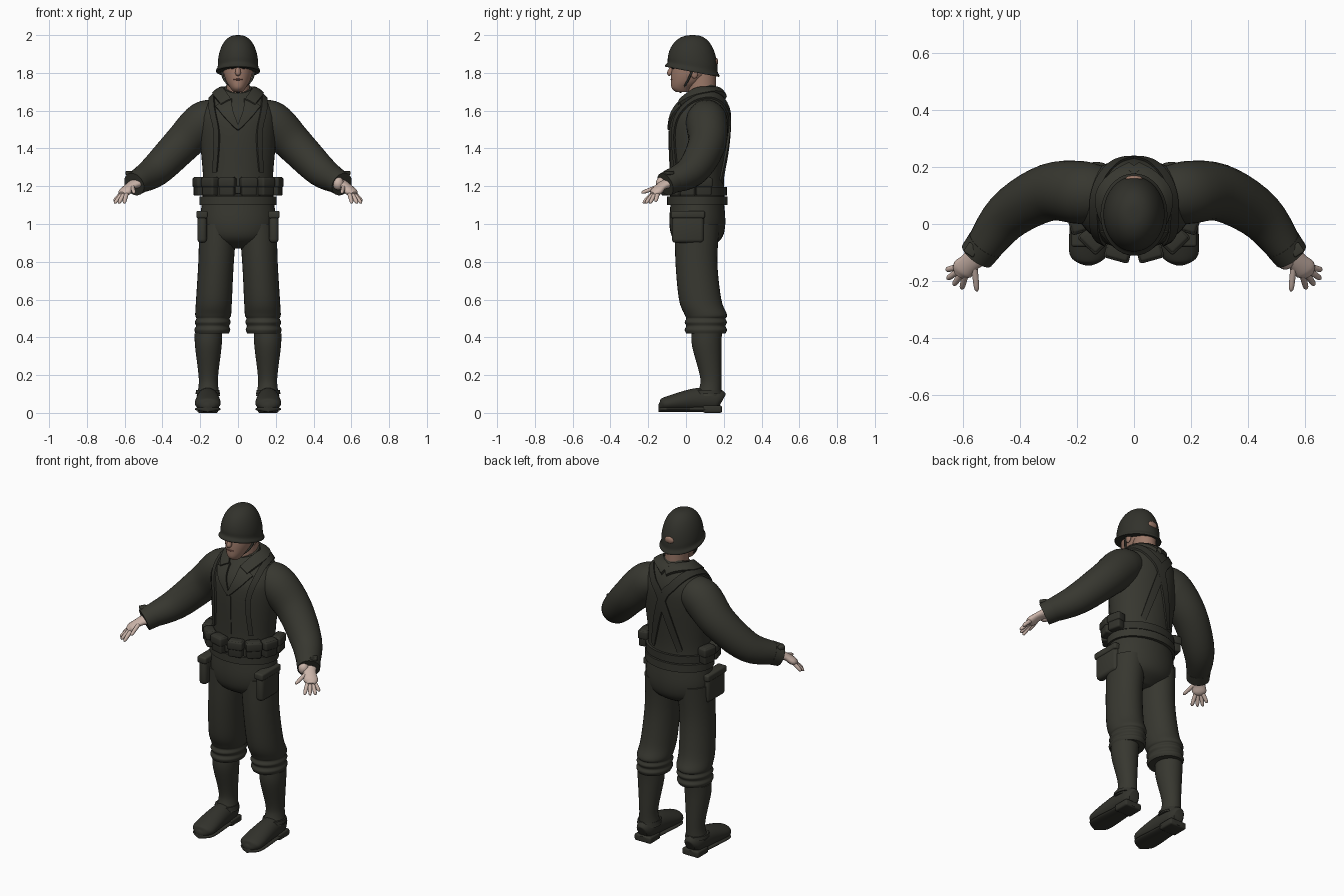
import bpy, bmesh
from math import sin, cos, tau, pi, radians
from mathutils import Vector, Matrix
from mathutils.bvhtree import BVHTree

cube = bpy.data.objects.get("Cube")
if cube:
    bpy.data.objects.remove(cube, do_unlink=True)


def material(name, *rgb):
    m = bpy.data.materials.new(name)
    m.use_nodes = True
    m.diffuse_color = (*rgb, 1)
    shader = next(n for n in m.node_tree.nodes if n.type == 'BSDF_PRINCIPLED')
    shader.inputs["Base Color"].default_value = (*rgb, 1)
    shader.inputs["Roughness"].default_value = 0.9
    return m


CLOTH = material("olive cloth", .038, .038, .029)
GEAR = material("dark olive gear", .032, .032, .025)
FACE = material("tanned skin", .33, .19, .14)
HAND = material("pale skin", .6, .46, .4)
LIP = material("lip brown", .2, .09, .07)
DARK = material("dark brown", .03, .02, .02)
RIGHTWARD, UPWARD = Vector((1, 0, 0)), Vector((0, 0, 1))
SIDES = {"left": 1, "right": -1}


def finish(name, bm, mat, angle=45):
    bmesh.ops.recalc_face_normals(bm, faces=bm.faces)
    mesh = bpy.data.meshes.new(name)
    bm.to_mesh(mesh)
    bm.free()
    mesh.materials.append(mat)
    mesh.shade_smooth()
    mesh.set_sharp_from_angle(angle=radians(angle))
    ob = bpy.data.objects.new(name, mesh)
    bpy.context.collection.objects.link(ob)
    return ob


def interpolate(rows, steps):
    """Smooth spline through rows of numbers."""
    rows = [Vector(row) for row in rows]
    padded = [rows[0], *rows, rows[-1]]
    result = []
    for before, start, end, after in zip(padded, padded[1:], padded[2:], padded[3:]):
        pull, push = (end - before) / 2, (after - start) / 2
        for step in range(steps):
            t = step / steps
            ease = t * t * (3 - 2 * t)
            result.append(start.lerp(end, ease) + pull * (t * (1 - t) ** 2) - push * (t * t * (1 - t)))
    return result + [rows[-1]]


def heading(rows, i):
    ahead, behind = rows[min(i + 1, len(rows) - 1)], rows[max(i - 1, 0)]
    return (Vector(ahead[:3]) - Vector(behind[:3])).normalized()


def bridge(name, rings, mat, angle=45):
    bm = bmesh.new()
    loops = [[bm.verts.new(point) for point in ring] for ring in rings]
    for lower, upper in zip(loops, loops[1:]):
        for i in range(len(lower)):
            bm.faces.new((lower[i - 1], lower[i], upper[i], upper[i - 1]))
    bm.faces.new(loops[0])
    bm.faces.new(loops[-1])
    return finish(name, bm, mat, angle)


def loft(name, rows, mat, side=1, along=None, steps=5, sides=32, angle=45):
    """Ellipses (x, y, z, radius, radius): level, or square to the path if along is given."""
    rows = interpolate([(side * row[0], *row[1:]) for row in rows], steps)
    rings = []
    for i, row in enumerate(rows):
        centre, u, v = Vector(row[:3]), RIGHTWARD, Vector((0, 1, 0))
        if along:
            forward = heading(rows, i)
            u = (along - forward * along.dot(forward)).normalized()
            v = forward.cross(u)
        turns = [tau * k / sides for k in range(sides)]
        rings.append([centre + u * cos(turn) * row[3] + v * sin(turn) * row[4] for turn in turns])
    return bridge(name, rings, mat, angle)


def column(name, rows, mat, deep, x=0, lean=0, **options):
    """Upright form from (z, y, radius); deep is depth over width."""
    return loft(name, [(x - lean * z, y, z, r, r * deep) for z, y, r in rows], mat, **options)


def tube(name, rows, mat, flat=1, along=UPWARD, **options):
    """Limb from (x, y, z, radius); flat is width over height."""
    return loft(name, [(*row, row[3] * flat) for row in rows], mat, along=along, **options)


def box(name, place, size, mat, turn=0, bevel=.01):
    bm = bmesh.new()
    bmesh.ops.create_cube(bm, size=1, matrix=Matrix.Diagonal((*size, 1)))
    bmesh.ops.bevel(bm, geom=bm.edges[:], offset=bevel, segments=3, profile=.5, affect='EDGES')
    bm.transform(Matrix.Translation(place) @ Matrix.Rotation(turn, 4, 'Z'))
    return finish(name, bm, mat)


def ball(name, place, size, mat):
    bm = bmesh.new()
    bmesh.ops.create_uvsphere(bm, u_segments=16, v_segments=10, radius=1)
    bm.transform(Matrix.Translation(place) @ Matrix.Diagonal((*size, 1)))
    return finish(name, bm, mat, 60)


# Jacket body and sleeves
jacket = [column("jacket_body", [(1.1, .06, .19), (1.25, .06, .185), (1.5, .07, .205), (1.6, .08, .19),
                                 (1.68, .1, .13), (1.71, .1, .09)], CLOTH, deep=.77, sides=40)]
for label, side in SIDES.items():
    jacket.append(tube(label + "_sleeve", [(.1, .11, 1.56, .09), (.18, .11, 1.54, .11), (.3, .11, 1.42, .1),
                                           (.44, .03, 1.28, .085), (.54, -.1, 1.22, .06)], CLOTH, side=side))
    tube(label + "_cuff", [(.52, -.07, 1.23, .067), (.55, -.11, 1.21, .063)], CLOTH, side=side, steps=1)
    box(label + "_cuff_tab", (side * .57, -.09, 1.27), (.04, .04, .02), CLOTH, turn=-side, bevel=.005)

# Surface finder that lays straps and lapels on the jacket
joined = bmesh.new()
for part in jacket:
    joined.from_mesh(part.data)
SURFACE = BVHTree.FromBMesh(joined)
joined.free()
CORE = Vector((0, .07, 1.42))


def ribbon(name, path, mat, side=1, width=.04, end_width=None, thick=.012):
    """Band along (x, y, z) points, dropped onto the jacket."""
    path = interpolate([(side * x, y, z) for x, y, z in path], 7)
    rings = []
    for i, point in enumerate(path):
        across = heading(path, i).cross(point - CORE).normalized()
        span = width + ((end_width or width) - width) * i / (len(path) - 1)
        outer, inner = [], []
        for shift in (-.5, -.2, .2, .5):
            ray = (point + across * span * shift - CORE).normalized()
            hit = SURFACE.ray_cast(CORE + ray, -ray)[0] or point
            outer.append(hit + ray * thick)
            inner.append(hit - ray * thick)
        rings.append(outer + inner[::-1])
    return bridge(name, rings, mat)


# Lapels, collar and suspenders
for label, side in SIDES.items():
    ribbon(label + "_lapel", [(.08, -.03, 1.65), (.05, -.07, 1.58), (0, -.09, 1.5)], CLOTH, side,
           width=.1, end_width=.01)
    ribbon(label + "_collar_leaf", [(0, .2, 1.69), (.1, .1, 1.69), (.06, -.03, 1.63)], CLOTH, side,
           width=.055, thick=.018)
    ribbon(label + "_suspender", [(.17, -.1, 1.22), (.14, -.1, 1.5), (.15, 0, 1.65), (.15, .1, 1.7),
                                  (.06, .2, 1.6), (0, .2, 1.5), (-.1, .2, 1.2)], GEAR, side, width=.036)
ribbon("front_placket", [(0, -.1, 1.5), (0, -.1, 1.25)], CLOTH, width=.03, thick=.005)
tube("collar_stand", [(0, .1, 1.65, .1), (0, .09, 1.69, .083), (0, .08, 1.72, .073)], CLOTH, along=RIGHTWARD)

# Jacket hem, belt and cartridge pouches
for label, low, radius, mat in (("jacket_hem", 1.1, .205, CLOTH), ("belt", 1.15, .2, GEAR)):
    column(label, [(low, .06, radius), (low + .045, .06, radius)], mat, deep=.78, steps=1, sides=48)
box("belt_buckle", (0, -.1, 1.18), (.03, .01, .04), GEAR, bevel=.004)
for label, side in SIDES.items():
    for number in range(4):
        around = .27 + number / 2
        x, y = side * .21 * sin(around), .06 - .165 * cos(around)
        box(f"{label}_pouch_{number}", (x, y, 1.2), (.08, .05, .1), GEAR, turn=side * around)
        box(f"{label}_pouch_flap_{number}", (x, y, 1.22), (.09, .06, .05), GEAR, turn=side * around)

# Trousers with gathered cuffs
column("trouser_seat", [(1.12, .06, .19), (1, .06, .2), (.92, .06, .17), (.87, .06, .07)], CLOTH, deep=.74)
folds = [(.52 - fold / 50, .105, .095 - fold % 2 * .007) for fold in range(6)]
for label, side in SIDES.items():
    column(label + "_trouser_leg", [(1, .06, .1), (.8, .055, .094), (.6, .075, .095), *folds], CLOTH,
           deep=1.18, x=.16, lean=.055, side=side)
    box(label + "_thigh_pocket", (side * .19, .01, .98), (.05, .17, .16), CLOTH, bevel=.02)
    box(label + "_pocket_flap", (side * .19, .01, 1.05), (.06, .18, .04), CLOTH)

    # Gaiters, boots, soles
    column(label + "_gaiter", [(.42, .11, .073), (.35, .11, .07), (.2, .13, .052), (.14, .13, .052),
                               (.09, .12, .062)], CLOTH, deep=1.1, x=.157, side=side)
    column(label + "_gaiter_strap", [(.12, .12, .061), (.1, .12, .065)], GEAR, deep=1.15, x=.16,
           side=side, steps=1)
    shoe = [(.19, .06, .03, .04), (.16, .07, .05, .06), (.05, .07, .06, .06), (-.09, .05, .068, .04),
            (-.13, .04, .045, .03), (-.145, .04, .01, .01)]
    loft(label + "_boot", [(.16, *row) for row in shoe], GEAR, side, along=RIGHTWARD)
    loft(label + "_sole", [(.16, y, .02, wide, .015) for y, z, wide, tall in shoe], GEAR, side, along=RIGHTWARD)
    box(label + "_heel", (side * .16, .14, .02), (.11, .1, .04), GEAR)

    # Hands with fanned fingers
    tube(label + "_palm", [(.53, -.09, 1.22, .03), (.57, -.13, 1.2, .02), (.6, -.16, 1.17, .022),
                           (.615, -.18, 1.16, .01)], HAND, flat=1.8, side=side, sides=16)
    palm = Vector((.58, -.14, 1.2))
    bones = {"thumb": (palm - RIGHTWARD / 50, Vector((.55, -.235, 1.165)))}
    for number, finger in enumerate(("index", "middle", "ring", "little")):
        spread = radians(20 * number - 75)
        fan = Vector((cos(spread), sin(spread), -1))
        bones[finger] = palm + fan * .035, palm + fan * (.09 if number < 3 else .08)
    for finger, (root, tip) in bones.items():
        tube(f"{label}_{finger}", [(*root, .012), (*root.lerp(tip, .8), .01), (*tip, .004)], HAND,
             side=side, sides=10, angle=70)
ball("bare_wrist", (.53, -.13, 1.215), (.03, .03, .035), HAND)

# Head and face
column("neck", [(1.64, .085, .062), (1.84, .085, .062)], FACE, deep=1.18)
column("head", [(1.7, -.02, .025), (1.72, -.02, .04), (1.76, .01, .064), (1.82, .035, .079), (1.92, .04, .07)],
       FACE, deep=1.4, angle=80)
tube("nose", [(0, -.07, 1.84, .008), (0, -.085, 1.8, .015), (0, -.08, 1.79, .008)], FACE, along=RIGHTWARD, sides=12)
ball("mouth", (0, -.075, 1.765), (.024, .008, .005), LIP)
for label, side in SIDES.items():
    ball(label + "_ear", (side * .078, .045, 1.8), (.01, .02, .03), FACE)
    ball(label + "_eye", (side * .03, -.068, 1.825), (.012, .008, .004), DARK)
    ball(label + "_brow", (side * .03, -.07, 1.84), (.02, .008, .004), DARK)
    tube(label + "_chin_strap", [(.09, .04, 1.83, .006), (.07, .01, 1.76, .006), (0, -.03, 1.697, .006)], GEAR,
         along=RIGHTWARD, side=side, sides=10)

# Domed helmet whose brim dips toward the back
dome = [(1.83 + .17 * sin(lift), .035, .108 * cos(lift) ** .8) for lift in (pi * k / 20 for k in range(10))]
helmet = column("helmet", [(1.805, .033, .115), (1.813, .033, .117), *dome, (2, .035, .001)], GEAR, deep=1.23,
                sides=40, steps=3)
for vert in helmet.data.vertices:
    fade = min(1, (2 - vert.co.z) / .15)
    vert.co.z -= .19 * fade * (vert.co.y - .035)
ball("helmet_back_patch", (0, .16, 1.86), (.03, .01, .02), FACE)
